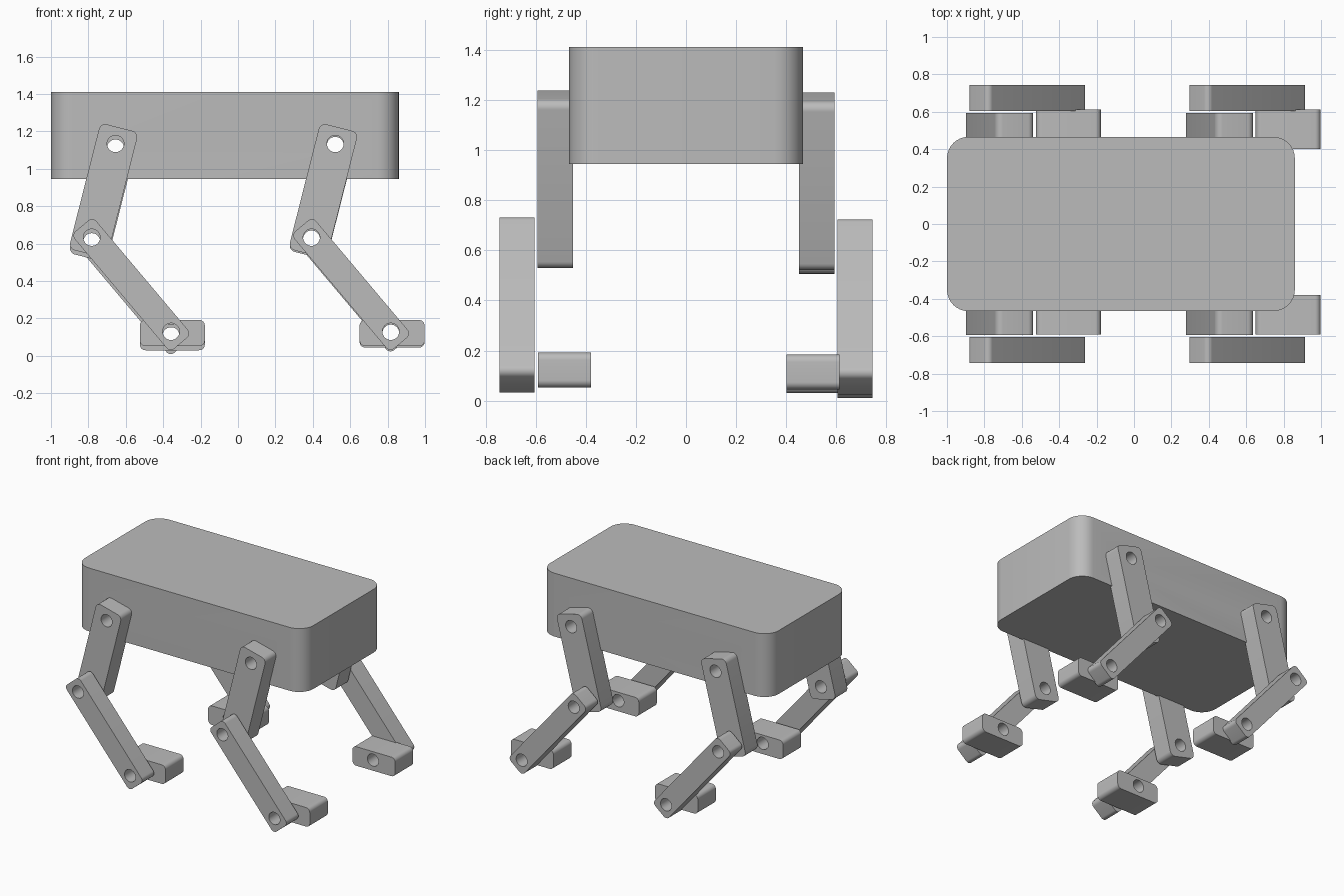
import bpy, bmesh, math
from mathutils import Vector, Matrix

default = bpy.data.objects.get("Cube")
if default:
    bpy.data.objects.remove(default, do_unlink=True)

grey = bpy.data.materials.new("light_grey")
grey.use_nodes = True
GREY = (0.5, 0.5, 0.5, 1)
grey.diffuse_color = GREY
grey.node_tree.nodes["Principled BSDF"].inputs["Base Color"].default_value = GREY

HOLE_RADIUS = 0.045


def add_object(name, bm):
    mesh = bpy.data.meshes.new(name)
    bm.to_mesh(mesh)
    bm.free()
    obj = bpy.data.objects.new(name, mesh)
    bpy.context.collection.objects.link(obj)
    return obj


def drill(obj, x, y, z):
    """Cut a pin hole running front to back."""
    bm = bmesh.new()
    bmesh.ops.create_cone(bm, cap_ends=True, segments=32, radius1=HOLE_RADIUS,
                          radius2=HOLE_RADIUS, depth=1.2,
                          matrix=Matrix.Translation((x, y, z)) @ Matrix.Rotation(math.pi / 2, 4, 'X'))
    cutter = add_object("pin_cutter", bm)
    cutter.hide_render = True
    mod = obj.modifiers.new("pin_hole", 'BOOLEAN')
    mod.operation = 'DIFFERENCE'
    mod.solver = 'EXACT'
    mod.object = cutter
    bpy.context.view_layer.objects.active = obj
    bpy.ops.object.modifier_apply(modifier=mod.name)
    bpy.data.objects.remove(cutter, do_unlink=True)


def rounded_block(name, centre, size, radius, axis, pins, tilt=0.0):
    """Block with the edges along one axis rounded, tilted in the side plane, then drilled."""
    bm = bmesh.new()
    bmesh.ops.create_cube(bm, size=1, matrix=Matrix.Diagonal((*size, 1)))
    along = [e for e in bm.edges
             if abs((e.verts[0].co - e.verts[1].co).normalized()[axis]) > 0.9]
    bmesh.ops.bevel(bm, geom=along, offset=radius, segments=8, profile=0.5, affect='EDGES')
    bm.transform(Matrix.Translation(centre) @ Matrix.Rotation(tilt, 4, 'Y'))
    obj = add_object(name, bm)
    for x, z in pins:
        drill(obj, x, centre[1], z)
    obj.data.materials.clear()
    obj.data.materials.append(grey)
    bpy.ops.object.select_all(action='DESELECT')
    obj.select_set(True)
    bpy.context.view_layer.objects.active = obj
    bpy.ops.object.shade_smooth_by_angle(angle=math.radians(30))
    return obj


def link(name, top, bottom, y, size, radius):
    """Leg link spanning two pins."""
    mid, d = (top + bottom) / 2, top - bottom
    rounded_block(name, (mid.x, y, mid.y), size, radius, 1, [top, bottom],
                  math.atan2(d.x, d.y))


# Body, with pin holes through both hip positions
HIP_Z = 1.134
rounded_block("body", (-0.07, 0, 1.178), (1.86, 0.932, 0.466), 0.115, 2,
              [(-0.655, HIP_Z), (0.52, HIP_Z)])

# Four legs: name, hip x, front/back side, vertical offset
for name, hip_x, side, drop in (("front_right", -0.655, -1, 0), ("front_left", 0.52, -1, 0),
                                ("back_right", -0.655, 1, 0.022), ("back_left", 0.52, 1, 0.008)):
    hip = Vector((hip_x, HIP_Z - drop))
    knee = hip + Vector((-0.127, -0.501))
    ankle = knee + Vector((0.424, -0.503))
    link(name + "_upper_leg", hip, knee, side * 0.522, (0.21, 0.142, 0.695), 0.035)
    link(name + "_lower_leg", knee, ankle, side * 0.674, (0.15, 0.14, 0.82), 0.03)
    # Foot block on the inner side of the ankle
    foot_y = -0.485 if side < 0 else 0.507
    rounded_block(name + "_foot", (ankle.x + 0.007, foot_y, ankle.y - 0.008),
                  (0.347, 0.21, 0.14), 0.03, 1, [ankle])
